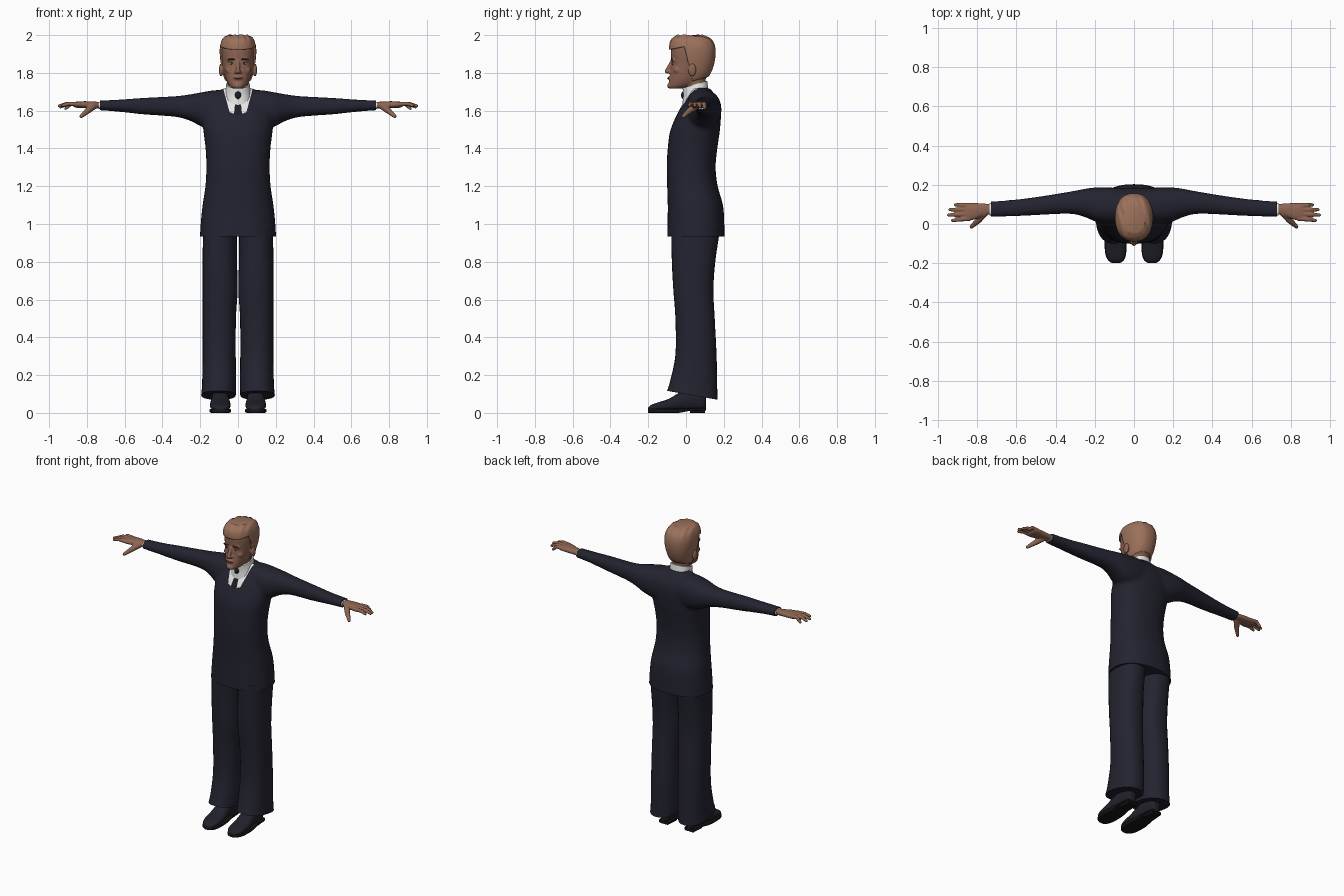
import bpy, bmesh, math
from mathutils import Matrix, Vector

cube = bpy.data.objects.get("Cube")
if cube:
    bpy.data.objects.remove(cube)


def material(name, r, g, b):
    mat = bpy.data.materials.new(name)
    mat.use_nodes = True
    mat.diffuse_color = (r, g, b, 1)
    shader = next(n for n in mat.node_tree.nodes if n.type == 'BSDF_PRINCIPLED')
    shader.inputs["Base Color"].default_value = (r, g, b, 1)
    shader.inputs["Roughness"].default_value = 0.8
    return mat


SUIT = material("navy cloth", .017, .017, .03)
SKIN = material("skin", .27, .13, .085)
HAIR = material("light brown hair", .33, .165, .105)
WHITE = material("white shirt", .8, .8, .8)
TIE = material("black tie", .012, .012, .015)
SHOE = material("dark leather", .015, .015, .024)
SOLE = material("black sole", .008, .008, .009)
DARK = material("dark brown", .06, .028, .02)
LIP = material("lip", .2, .08, .055)


def spline_rings(rings, steps):
    # smooth in-between rings
    out, last = [], len(rings) - 1
    for i in range(last):
        four = rings[max(i - 1, 0)], rings[i], rings[i + 1], rings[min(i + 2, last)]
        for s in range(steps):
            t = s / steps
            out.append([(2*b + (c-a)*t + (2*a-5*b+4*c-d)*t*t + (3*b-a-3*c+d)*t**3) / 2
                        for a, b, c, d in zip(*four)])
    return out + [rings[last]]


def loft(bm, axis, rings, power=2.3, sides=32, steps=4):
    # each ring: position on the axis, then low and high bounds on the other two axes
    u, v = [k for k in range(3) if k != axis]
    loops = []
    for t, u0, u1, v0, v1 in spline_rings(rings, steps):
        loop = []
        for k in range(sides):
            ang = math.tau * k / sides
            c, s = [math.copysign(abs(w) ** (2 / power), w) for w in (math.cos(ang), math.sin(ang))]
            co = [t, t, t]
            co[u] = (u0 + u1) / 2 + c * (u1 - u0) / 2
            co[v] = (v0 + v1) / 2 + s * (v1 - v0) / 2
            loop.append(bm.verts.new(co))
        loops.append(loop)
    for a, b in zip(loops, loops[1:]):
        for k in range(sides):
            j = (k + 1) % sides
            bm.faces.new((a[k], a[j], b[j], b[k]))
    bm.faces.new(loops[0])
    bm.faces.new(loops[-1])


def ball(bm, centre, radii):
    mat = Matrix.Translation(centre) @ Matrix.Diagonal((*radii, 1))
    bmesh.ops.create_uvsphere(bm, u_segments=20, v_segments=12, radius=1, matrix=mat)


def tube(bm, points, radii):
    # chain of rounded cones
    for p, r in zip(points, radii):
        ball(bm, p, (r, r, r))
    for p, q, r, s in zip(points, points[1:], radii, radii[1:]):
        p, q = Vector(p), Vector(q)
        rot = (q - p).to_track_quat('Z', 'Y').to_matrix().to_4x4()
        bmesh.ops.create_cone(bm, cap_ends=True, segments=20, radius1=r, radius2=s,
                              depth=(q - p).length, matrix=Matrix.Translation((p + q) / 2) @ rot)


def mirror_x(bm):
    new = bmesh.ops.duplicate(bm, geom=bm.verts[:] + bm.edges[:] + bm.faces[:])["geom"]
    for v in new:
        if isinstance(v, bmesh.types.BMVert):
            v.co.x *= -1


def finish(bm, name, mats, voxel=0, smooth=0, angle=0.8):
    bmesh.ops.recalc_face_normals(bm, faces=bm.faces)
    me = bpy.data.meshes.new(name)
    bm.to_mesh(me)
    bm.free()
    ob = bpy.data.objects.new(name, me)
    bpy.context.scene.collection.objects.link(ob)
    if voxel:  # fuse the pieces into one skin
        rem = ob.modifiers.new("fuse", 'REMESH')
        rem.mode, rem.voxel_size = 'VOXEL', voxel
        sm = ob.modifiers.new("soften", 'SMOOTH')
        sm.factor, sm.iterations = 0.5, smooth
        bpy.context.view_layer.update()
        me = bpy.data.meshes.new_from_object(ob.evaluated_get(bpy.context.evaluated_depsgraph_get()))
        ob.modifiers.clear()
        ob.data = me
    me.materials.clear()
    for m in mats:
        me.materials.append(m)
    me.shade_smooth()
    me.set_sharp_from_angle(angle=angle)
    return ob


def pair(bm, name, mats, **kw):
    left = finish(bm, "left_" + name, mats, **kw)
    right = left.copy()
    right.name, right.data = "right_" + name, left.data.copy()
    right.data.transform(Matrix.Scale(-1, 4, (1, 0, 0)))
    right.data.flip_normals()
    bpy.context.scene.collection.objects.link(right)


def cut(bm, co, no, clear=False):
    geom = bm.verts[:] + bm.edges[:] + bm.faces[:]
    bmesh.ops.bisect_plane(bm, geom=geom, plane_co=co, plane_no=no, clear_inner=clear)
    if clear:
        bmesh.ops.holes_fill(bm, edges=[e for e in bm.edges if e.is_boundary])


# jacket: sleeves and body fused, hems trimmed flat
bm = bmesh.new()
loft(bm, 0, [(-.02, .02, .17, 1.54, 1.7), (.1, .0, .185, 1.5, 1.71), (.19, .01, .187, 1.515, 1.698),
             (.25, .035, .18, 1.545, 1.687), (.33, .052, .165, 1.567, 1.677), (.5, .045, .138, 1.58, 1.668),
             (.64, .038, .122, 1.595, 1.658), (.78, .034, .115, 1.605, 1.652)])
mirror_x(bm)
body = [(.88, .205, -.1, .203), (1, .198, -.098, .203), (1.1, .188, -.097, .196), (1.2, .173, -.1, .168),
        (1.3, .168, -.102, .157), (1.4, .172, -.097, .166), (1.5, .184, -.082, .18), (1.6, .185, -.038, .186),
        (1.65, .15, -.008, .175), (1.69, .11, .012, .15), (1.72, .075, .02, .125)]
loft(bm, 2, [(z, -x, x, f, b) for z, x, f, b in body])
jacket = finish(bm, "jacket", [SUIT, WHITE, TIE], voxel=.011, smooth=6)
bm = bmesh.new()
bm.from_mesh(jacket.data)
cut(bm, (0, 0, .935), (0, 0, 1), True)
for side in (1, -1):
    cut(bm, (.73 * side, 0, 0), (-side, 0, 0), True)

# shirt opening and tie, split along straight edges; each edge is half width = base + slope * height
edges = [(.04, .27), (0, 2.5), (.022, -.1)]
for base, slope in edges:
    for side in (1, -1):
        cut(bm, (side * base, 0, 1.575), (side, 0, -slope))
for f in bm.faces:
    c = f.calc_center_median()
    lapel, point, tie = [abs(c.x) < b + s * (c.z - 1.575) for b, s in edges]
    if c.y < .06 and c.z > 1.5 and lapel and point:
        f.material_index = 2 if tie and c.z < 1.69 else 1
bm.to_mesh(jacket.data)
bm.free()
jacket.data.shade_smooth()
jacket.data.set_sharp_from_angle(angle=.8)

# tie knot
bm = bmesh.new()
ball(bm, (0, -.014, 1.682), (.016, .012, .02))
finish(bm, "tie_knot", [TIE])

# shirt collar, higher at the back
bm = bmesh.new()
loft(bm, 2, [(1.65, -.075, .075, -.02, .125), (1.7, -.068, .068, -.015, .117), (1.74, -.062, .062, -.018, .112)])
for v in bm.verts:
    v.co.z += (v.co.y - .05) * .3
finish(bm, "shirt_collar", [WHITE])

# shirt cuffs
bm = bmesh.new()
loft(bm, 0, [(.7, .044, .106, 1.608, 1.647), (.737, .044, .106, 1.608, 1.647)], steps=1)
pair(bm, "cuff", [WHITE])

# trouser legs with slanted hems
bm = bmesh.new()
leg = [(.07, .012, .195, -.1, .168), (.14, .01, .19, -.083, .165), (.3, .012, .187, -.056, .162),
       (.5, .011, .187, -.056, .152), (.65, .002, .187, -.067, .145), (.8, .005, .187, -.075, .155), (.97, .006, .186, -.078, .18)]
loft(bm, 2, leg)
for v in bm.verts:
    v.co.z += max(0, 1 - v.co.z / .35) * (.165 - v.co.y) * .22
pair(bm, "trouser_leg", [SUIT])

# shoes
bm = bmesh.new()
upper = [(-.2, .075, .108, .014, .028), (-.185, .054, .13, .01, .042), (-.15, .042, .145, .01, .055), (-.09, .04, .148, .01, .075),
         (-.04, .045, .143, .012, .105), (.03, .052, .136, .014, .14), (.09, .06, .128, .014, .14), (.105, .075, .112, .02, .12)]
loft(bm, 1, upper)
pair(bm, "shoe", [SHOE])
bm = bmesh.new()
sole = [(y, x0 - .002, x1 + .002, .0 if y < 0 else .012, .022) for y, x0, x1, _, _ in upper]
loft(bm, 1, sole, power=6)
loft(bm, 1, [(.02, .054, .134, 0, .025), (.1, .06, .128, 0, .025)], power=6)
pair(bm, "shoe_sole", [SOLE])

# hands: wrist, palm, four fingers and thumb
bm = bmesh.new()
loft(bm, 0, [(.71, .05, .1, 1.612, 1.644), (.76, .045, .104, 1.612, 1.648), (.81, .024, .107, 1.613, 1.65),
             (.855, .018, .107, 1.615, 1.648), (.87, .026, .1, 1.622, 1.642)])
fingers = [(.095, .098, .92, 1.612), (.074, .073, .948, 1.62), (.051, .046, .955, 1.625), (.028, .018, .935, 1.628)]
for y0, y1, tip, z in fingers:
    mid = (.85 + tip) / 2
    tube(bm, [(.84, y0, 1.633), (mid, (y0 + y1) / 2, 1.637), (tip - .008, y1, z)], [.0125, .011, .0085])
tube(bm, [(.765, .055, 1.625), (.795, .018, 1.6), (.83, -.014, 1.57)], [.02, .016, .01])
pair(bm, "hand", [SKIN], voxel=.004, smooth=3, angle=1.5)

# head: skull, neck, nose, brow, lips, chin and ears fused
skull = [(1.718, .03, -.088, -.02), (1.735, .048, -.092, .05), (1.765, .064, -.088, .1), (1.8, .074, -.083, .125),
         (1.85, .083, -.077, .142), (1.9, .088, -.08, .148), (1.94, .085, -.079, .142), (1.97, .073, -.066, .122), (1.99, .045, -.035, .08)]
bm = bmesh.new()
for side in (1, -1):
    ball(bm, (.09 * side, .033, 1.815), (.011, .022, .035))
    ball(bm, (.033 * side, -.066, 1.868), (.027, .012, .009))
    ball(bm, (.046 * side, -.045, 1.815), (.022, .022, .02))
    ball(bm, (.012 * side, -.091, 1.803), (.009, .011, .008))
loft(bm, 2, [(z, -x, x, f, b) for z, x, f, b in skull])
tube(bm, [(0, .065, 1.62), (0, .045, 1.78)], [.056, .056])
tube(bm, [(0, -.074, 1.862), (0, -.101, 1.808)], [.009, .012])
ball(bm, (0, -.086, 1.772), (.025, .011, .011))
ball(bm, (0, -.088, 1.732), (.024, .012, .015))
finish(bm, "head", [SKIN], voxel=.005, smooth=3, angle=1.5)

# eyes, eyebrows and mouth
for name, mat, x, y, z, radii in (("eyebrow", DARK, .034, -.073, 1.872, (.022, .008, .004)),
                                  ("eye_white", WHITE, .033, -.067, 1.85, (.013, .006, .005)),
                                  ("iris", DARK, .033, -.07, 1.85, (.006, .0055, .005))):
    bm = bmesh.new()
    ball(bm, (x, y, z), radii)
    pair(bm, name, [mat])
bm = bmesh.new()
ball(bm, (0, -.092, 1.772), (.023, .008, .004))
finish(bm, "mouth", [LIP])

# hair cap trimmed along the hairline, with combed ridges
bm = bmesh.new()
loft(bm, 2, [(z * 1.03 - .0495, -x - .009, x + .009, f - .009, b + .009) for z, x, f, b in skull], sides=64)
for v in bm.verts:
    lift = max(0, min(1, (v.co.z - 1.9) / .06))
    v.co.z += .003 * lift * math.sin(v.co.x * 170 + v.co.y * 50)
hairline, temple, nape = (0, -.2, 1), (0, 1, .25), (0, -.3, 1)
points = [Vector((0, -.08, 1.925)), Vector((0, .01, 1.86)), Vector((0, .1, 1.775))]
normals = [Vector(n) for n in (hairline, temple, nape)]
for p, n in zip(points, normals):
    cut(bm, p, n)
bare = []
for f in bm.faces:
    front, back, low = [(f.calc_center_median() - p).dot(n) for p, n in zip(points, normals)]
    if low < 0 or (front < 0 and back < 0):
        bare.append(f)
bmesh.ops.delete(bm, geom=bare, context='FACES')
hair = finish(bm, "hair", [HAIR])
shell = hair.modifiers.new("thickness", 'SOLIDIFY')
shell.thickness, shell.offset = .012, -1
